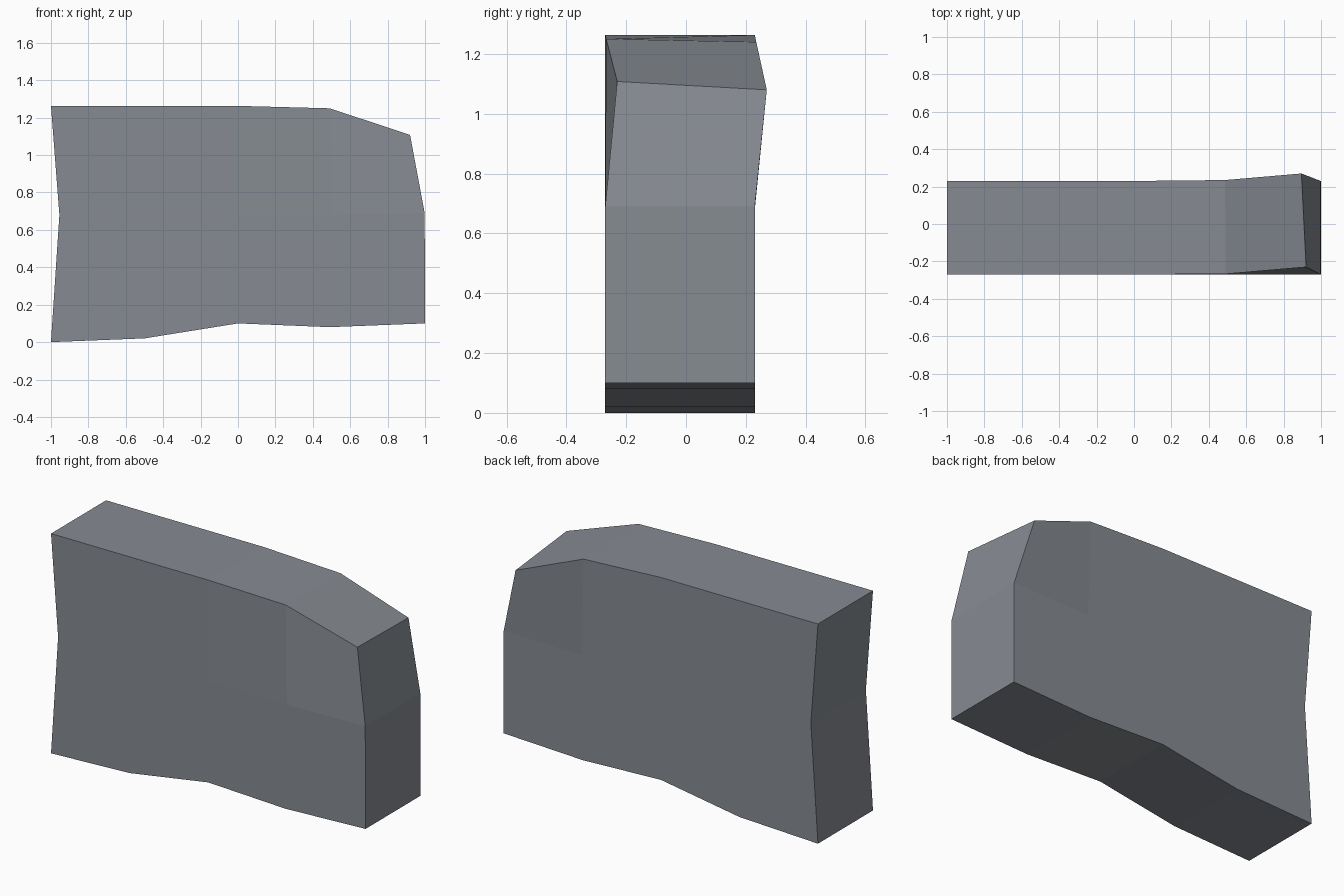
import bpy, bmesh
from mathutils import Vector

if "Cube" in bpy.data.objects:
    bpy.data.objects.remove(bpy.data.objects["Cube"])

# Stone colour
stone = bpy.data.materials.new("grey stone")
stone.diffuse_color = (0.24, 0.26, 0.29, 1)
stone.use_nodes = True
stone.node_tree.nodes["Principled BSDF"].inputs["Base Color"].default_value = stone.diffuse_color

# Slab outline as rows of (x, z), bottom to top
ROWS = [
    [(-1, 0), (-0.5, 0.02), (0, 0.1), (0.49, 0.08), (1, 0.1)],
    [(-0.955, 0.68), (-0.5, 0.68), (0, 0.68), (0.5, 0.68), (0.998, 0.69)],
    [(-1, 1.263), (-0.5, 1.263), (0, 1.263), (0.49, 1.25), (0.92, 1.108)],
]
FRONT, BACK = -0.27, 0.23

bm = bmesh.new()


def sheet(y):
    return [[bm.verts.new((x, y, z)) for x, z in row] for row in ROWS]


front, back = sheet(FRONT), sheet(BACK)

# Knocked, slightly twisted upper right corner
front[2][4].co = Vector((0.92, -0.23, 1.108))
back[2][4].co = Vector((0.895, 0.27, 1.08))
front[2][3].co.y += 0.003
back[2][3].co += Vector((-0.003, 0.005, -0.01))

# Broad front and back faces
for r in range(2):
    for c in range(4):
        for s in (front, back):
            bm.faces.new((s[r][c], s[r][c + 1], s[r + 1][c + 1], s[r + 1][c]))


# Rim joining the two sheets
def rim(s):
    right = [row[4] for row in s]
    left = [row[0] for row in s]
    return s[0] + right[1:] + s[2][-2::-1] + [left[1]]


a, b = rim(front), rim(back)
for i in range(len(a)):
    j = (i + 1) % len(a)
    bm.faces.new((a[i], a[j], b[j], b[i]))
bmesh.ops.recalc_face_normals(bm, faces=bm.faces)

mesh = bpy.data.meshes.new("stone_slab")
bm.to_mesh(mesh)
bm.free()
mesh.materials.append(stone)
slab = bpy.data.objects.new("stone_slab", mesh)
bpy.context.collection.objects.link(slab)
